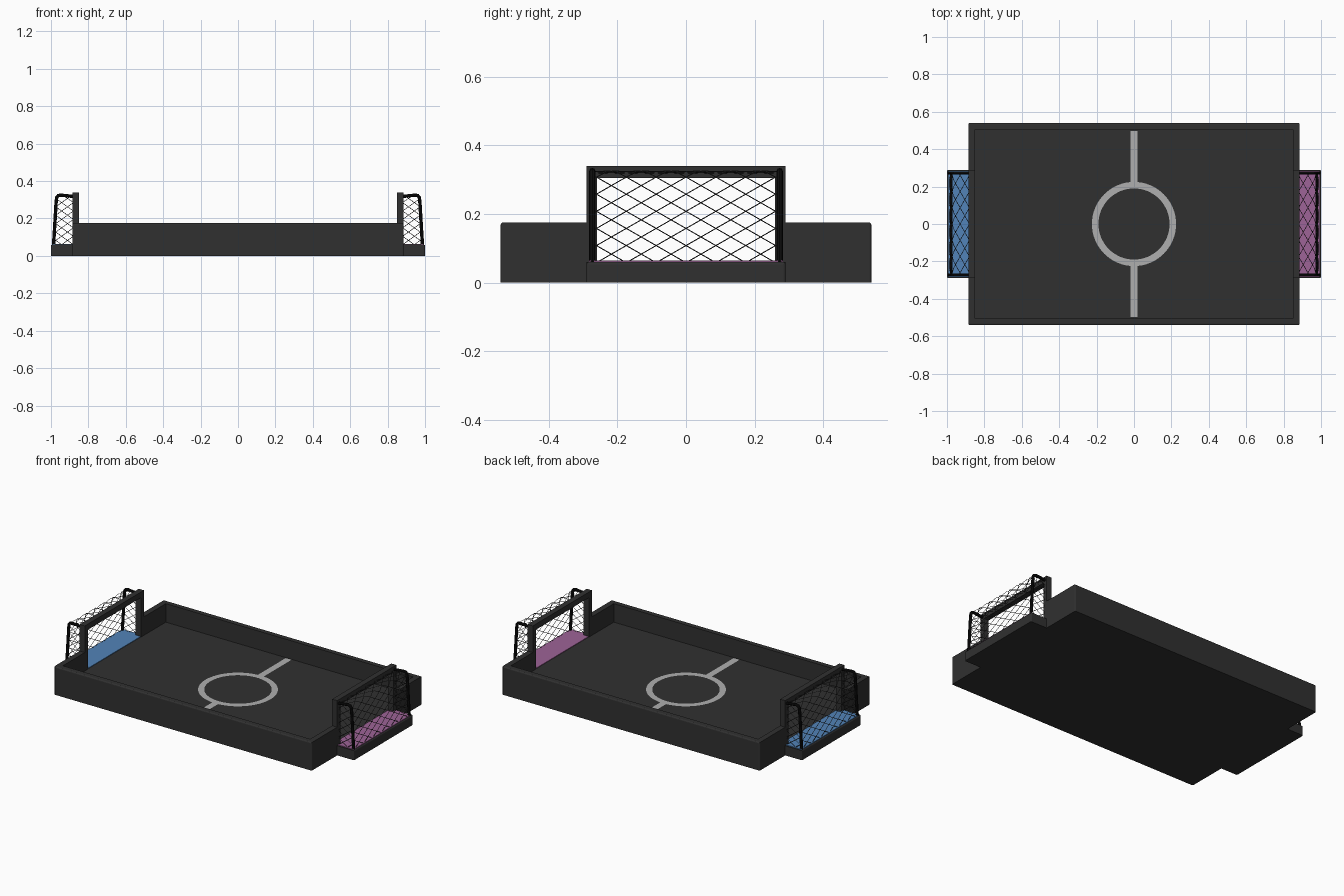
import bpy, bmesh, math
from mathutils import Vector

if "Cube" in bpy.data.objects:
    bpy.data.objects.remove(bpy.data.objects["Cube"])


def material(name, r, g, b):
    m = bpy.data.materials.new(name)
    m.diffuse_color = (r, g, b, 1)
    m.use_nodes = True
    m.node_tree.nodes["Principled BSDF"].inputs["Base Color"].default_value = m.diffuse_color
    return m


DARK = material("dark_grey", 0.03, 0.03, 0.03)
BLACK = material("black", 0.004, 0.004, 0.004)
NET = material("net_grey", 0.03, 0.03, 0.03)
WHITE = material("marking", 0.43, 0.43, 0.43)
BLUE = material("blue", 0.085, 0.23, 0.48)
PINK = material("pink", 0.34, 0.125, 0.31)


def finish(name, bm, mat):
    bmesh.ops.recalc_face_normals(bm, faces=bm.faces)
    me = bpy.data.meshes.new(name)
    bm.to_mesh(me)
    bm.free()
    ob = bpy.data.objects.new(name, me)
    bpy.context.collection.objects.link(ob)
    me.materials.append(mat)
    return ob


def prism(name, pts, depth, mat, bevel=None):
    """Closed outline pushed along the depth vector; bevel picks edges to round."""
    bm = bmesh.new()
    f = bm.faces.new([bm.verts.new(p) for p in pts])
    ext = bmesh.ops.extrude_face_region(bm, geom=[f], use_keep_orig=True)
    bmesh.ops.translate(bm, vec=depth,
                        verts=[v for v in ext["geom"] if isinstance(v, bmesh.types.BMVert)])
    if bevel:
        edges = [e for e in bm.edges if all(bevel(v.co) for v in e.verts)
                 and max(v.co.z for v in e.verts) > 0.01]
        bmesh.ops.bevel(bm, geom=edges, offset=0.007, segments=3, profile=0.5, affect='EDGES')
    return finish(name, bm, mat)


def tubes(name, lines, radius, res, mat):
    """Round rods along poly-lines, turned into a mesh."""
    cu = bpy.data.curves.new(name, 'CURVE')
    cu.dimensions = '3D'
    cu.bevel_depth, cu.bevel_resolution, cu.use_fill_caps = radius, res, True
    for pts in lines:
        sp = cu.splines.new('POLY')
        sp.points.add(len(pts) - 1)
        for p, co in zip(sp.points, pts):
            p.co = (*co, 1)
    cu.materials.append(mat)
    ob = bpy.data.objects.new(name, cu)
    bpy.context.collection.objects.link(ob)
    bpy.ops.object.select_all(action='DESELECT')
    ob.select_set(True)
    bpy.context.view_layer.objects.active = ob
    bpy.ops.object.convert(target='MESH')
    bpy.ops.object.shade_smooth_by_angle()


FLOOR, WALL, TOP = 0.06, 0.175, 0.34
GY = 0.29                                   # goal half width

# floor slab with a tab under each goal
quarter = [(1.0, GY), (0.85, GY), (0.85, 0.505)]
outline = (quarter + [(-x, y) for x, y in reversed(quarter)]
           + [(-x, -y) for x, y in quarter] + [(x, -y) for x, y in reversed(quarter)])
prism("pitch_floor", [(x, y, 0) for x, y in outline], (0, 0, FLOOR), DARK,
      lambda c: abs(c.x) > 0.99)

# surrounding walls, one C shape per long side
half = [(-0.885, GY), (-0.85, GY), (-0.85, 0.505), (0.85, 0.505), (0.85, GY), (0.885, GY),
        (0.885, 0.54), (-0.885, 0.54)]
for name, s in (("back_wall", 1), ("front_wall", -1)):
    prism(name, [(x, s * y, 0) for x, y in half], (0, 0, WALL), DARK,
          lambda c: abs(c.x) > 0.88 and abs(c.y) > 0.53)

# centre circle and halfway line
bm = bmesh.new()
N = 64
ring = [[bm.verts.new((r * math.cos(2 * math.pi * i / N), r * math.sin(2 * math.pi * i / N),
                       FLOOR + 0.002)) for i in range(N)] for r in (0.19, 0.225)]
for i in range(N):
    j = (i + 1) % N
    bm.faces.new((ring[0][i], ring[1][i], ring[1][j], ring[0][j]))
for s in (1, -1):
    bm.faces.new([bm.verts.new((x, s * y, FLOOR + 0.002))
                  for x, y in ((-0.02, 0.223), (0.02, 0.223), (0.02, 0.497), (-0.02, 0.497))])
finish("pitch_markings", bm, WHITE)

# side profile of the net support (x, z), from the crossbar back and down
PATH = [(0.88, 0.318), (0.95, 0.325), (0.962, 0.322), (0.969, 0.313), (0.972, 0.295),
        (0.986, FLOOR)]
LENS = [0]
for a, b in zip(PATH, PATH[1:]):
    LENS.append(LENS[-1] + math.dist(a, b))
NY, W, H = 0.272, 0.087, 0.05               # net half width, mesh width and height


def on_path(s):
    for i in range(len(PATH) - 1):
        if s <= LENS[i + 1] or i == len(PATH) - 2:
            t = (s - LENS[i]) / (LENS[i + 1] - LENS[i])
            return Vector(PATH[i]).lerp(Vector(PATH[i + 1]), t)


def sheet_lines():
    """Diagonal strands over the top and back of the goal."""
    out = []
    for d in (1, -1):
        for k in range(-12, 13):
            slope, c = d * W / H, k * W
            ends = sorted(((-NY - c) / slope, (NY - c) / slope))
            lo, hi = max(0, ends[0]), min(LENS[-1], ends[1])
            if hi - lo > 0.005:
                ss = [lo] + [l for l in LENS if lo < l < hi] + [hi]
                out.append([(on_path(s)[0], c + slope * s, on_path(s)[1]) for s in ss])
    return out


def side_lines():
    """Diagonal strands at the goal sides, clipped to the support profile."""
    out = []
    for y in (NY, -NY):
        for d in (1, -1):
            for k in range(-4, 14):
                run = []
                for i in range(111):
                    x = 0.88 + 0.001 * i
                    z = FLOOR + k * H * 0.9 + d * (x - 0.88) * H / 0.07
                    edge = 0.986 - (z - FLOOR) * 0.06
                    if FLOOR <= z <= 0.32 and x <= edge:
                        run.append((x, y, z))
                if len(run) > 4:
                    out.append([run[0], run[-1]])
    return out


# goals
for side, s, colour in (("left", -1, BLUE), ("right", 1, PINK)):
    frame = [(-GY, FLOOR), (-GY, TOP), (GY, TOP), (GY, FLOOR),
             (0.26, FLOOR), (0.26, 0.305), (-0.26, 0.305), (-0.26, FLOOR)]
    prism(side + "_goal_frame", [(s * 0.85, y, z) for y, z in frame], (s * 0.035, 0, 0), DARK)
    pad = [(0.885, -0.283), (0.993, -0.283), (0.993, 0.283), (0.885, 0.283),
           (0.885, 0.26), (0.852, 0.26), (0.852, -0.26), (0.885, -0.26)]
    prism(side + "_goal_pad", [(s * x, y, FLOOR) for x, y in pad], (0, 0, 0.004), colour)
    tubes(side + "_net_supports", [[(s * x, y, z) for x, z in PATH] for y in (-0.273, 0.273)],
          0.009, 2, BLACK)
    tubes(side + "_net", [[(s * x, y, z) for x, y, z in ln]
                          for ln in sheet_lines() + side_lines()], 0.0015, 0, NET)
